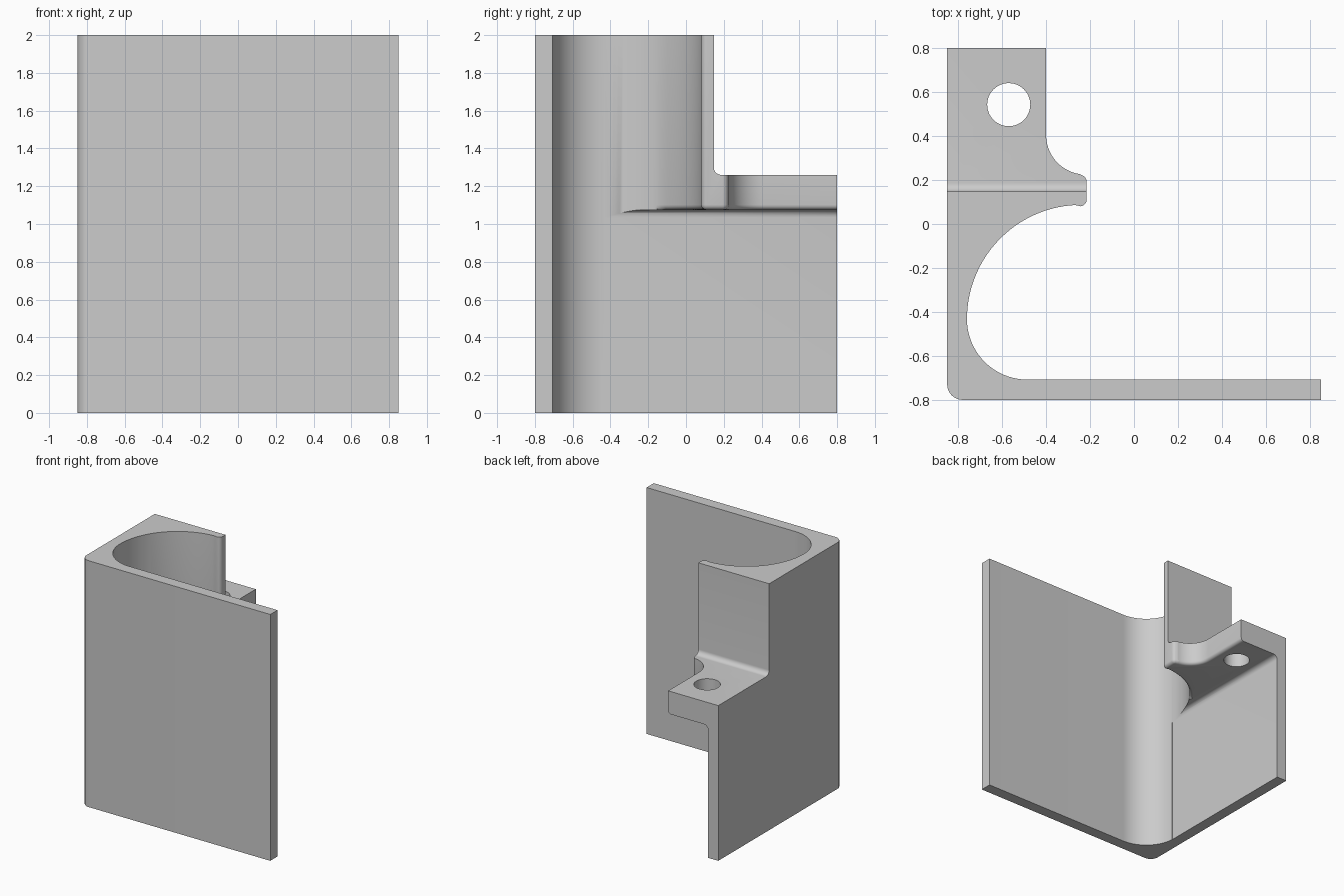
import bpy, bmesh
from math import cos, sin, radians, hypot

if "Cube" in bpy.data.objects:
    bpy.data.objects.remove(bpy.data.objects["Cube"])

grey = bpy.data.materials.new("plain grey")
grey.use_nodes = True
grey.diffuse_color = (0.6, 0.6, 0.6, 1)
grey.node_tree.nodes["Principled BSDF"].inputs["Base Color"].default_value = (0.6, 0.6, 0.6, 1)


def arc(cx, cy, r, start, end, n):
    angles = [radians(start + (end - start) * i / n) for i in range(n + 1)]
    return [(cx + r * cos(a), cy + r * sin(a)) for a in angles]


def prism(name, outline, low, high, axis):
    """Extrude a 2D outline along the named axis."""
    place = {"x": lambda a, b, d: (d, a, b),
             "y": lambda a, b, d: (a, d, b),
             "z": lambda a, b, d: (a, b, d)}[axis]
    bm = bmesh.new()
    base = bm.faces.new([bm.verts.new(place(a, b, low)) for a, b in outline])
    top = bmesh.ops.extrude_face_region(bm, geom=[base])["geom"]
    shift = place(0, 0, high - low)
    bmesh.ops.translate(bm, vec=shift, verts=[v for v in top if isinstance(v, bmesh.types.BMVert)])
    bmesh.ops.recalc_face_normals(bm, faces=bm.faces)
    mesh = bpy.data.meshes.new(name)
    bm.to_mesh(mesh)
    bm.free()
    mesh.materials.append(grey)
    obj = bpy.data.objects.new(name, mesh)
    bpy.context.collection.objects.link(obj)
    return obj


LEFT, WALL, TIP = -0.85, -0.76, -0.215
STEP, LEDGE, UNDER = 0.147, 1.26, 1.075
HOLE = (-0.57, 0.543)

# Full plan of the bracket
plan = [(0.85, -0.8), (0.85, -0.708)]
plan += arc(-0.485, -0.433, 0.275, 270, 180, 20)
plan += arc(-0.24, -0.433, 0.52, 180, 93, 32)[1:]
plan += arc(TIP - 0.032, 0.112, 0.032, -80, 0, 6)
plan += arc(TIP - 0.032, 0.192, 0.032, 0, 80, 6)
plan += arc(-0.22, 0.405, 0.18, 262, 180, 16)
plan += [(-0.4, 0.8), (LEFT, 0.8)]
plan += arc(LEFT + 0.07, -0.73, 0.07, 180, 270, 10)
bracket = prism("corner_bracket", plan, 0, 2, "z")

# Cutters: space above the ledge, open room below it, bolt hole
above = [(1, LEDGE), (1, 3), (STEP, 3)] + arc(STEP + 0.04, LEDGE + 0.04, 0.04, 180, 270, 8)
room = [(1, -1), (1, UNDER)] + arc(WALL + 0.04, UNDER - 0.04, 0.04, 90, 180, 8) + [(WALL, -1)]
cutters = [prism("ledge_cutter", above, -2, 2, "x"),
           prism("room_cutter", room, -0.45, 1, "y"),
           prism("hole_cutter", arc(*HOLE, 0.098, 0, 352.5, 47), 0.5, 1.8, "z")]
for cutter in cutters:
    mod = bracket.modifiers.new(cutter.name, "BOOLEAN")
    mod.operation = "DIFFERENCE"
    mod.solver = "EXACT"
    mod.object = cutter
    cutter.hide_render = True

bpy.context.view_layer.update()
depsgraph = bpy.context.evaluated_depsgraph_get()
mesh = bpy.data.meshes.new_from_object(bracket.evaluated_get(depsgraph))
bracket.modifiers.clear()
bracket.data = mesh
for cutter in cutters:
    bpy.data.objects.remove(cutter)

# Round the lower rim of the ledge
bm = bmesh.new()
bm.from_mesh(mesh)
bmesh.ops.remove_doubles(bm, verts=bm.verts, dist=0.0001)


def on_rim(edge):
    mid = (edge.verts[0].co + edge.verts[1].co) / 2
    return (all(abs(v.co.z - UNDER) < 0.001 and v.co.x > -0.69 for v in edge.verts)
            and mid.y < 0.79 and hypot(mid.x - HOLE[0], mid.y - HOLE[1]) > 0.12
            and edge.is_manifold and edge.calc_face_angle(0) > 1)


bmesh.ops.bevel(bm, geom=[e for e in bm.edges if on_rim(e)], offset=0.027,
                segments=5, profile=0.5, affect="EDGES")
bm.to_mesh(mesh)
bm.free()

# Smooth curved surfaces, keep edges sharp
mesh.materials.clear()
mesh.materials.append(grey)
bpy.ops.object.select_all(action="DESELECT")
bracket.select_set(True)
bpy.context.view_layer.objects.active = bracket
bpy.ops.object.shade_smooth_by_angle(angle=radians(30))
